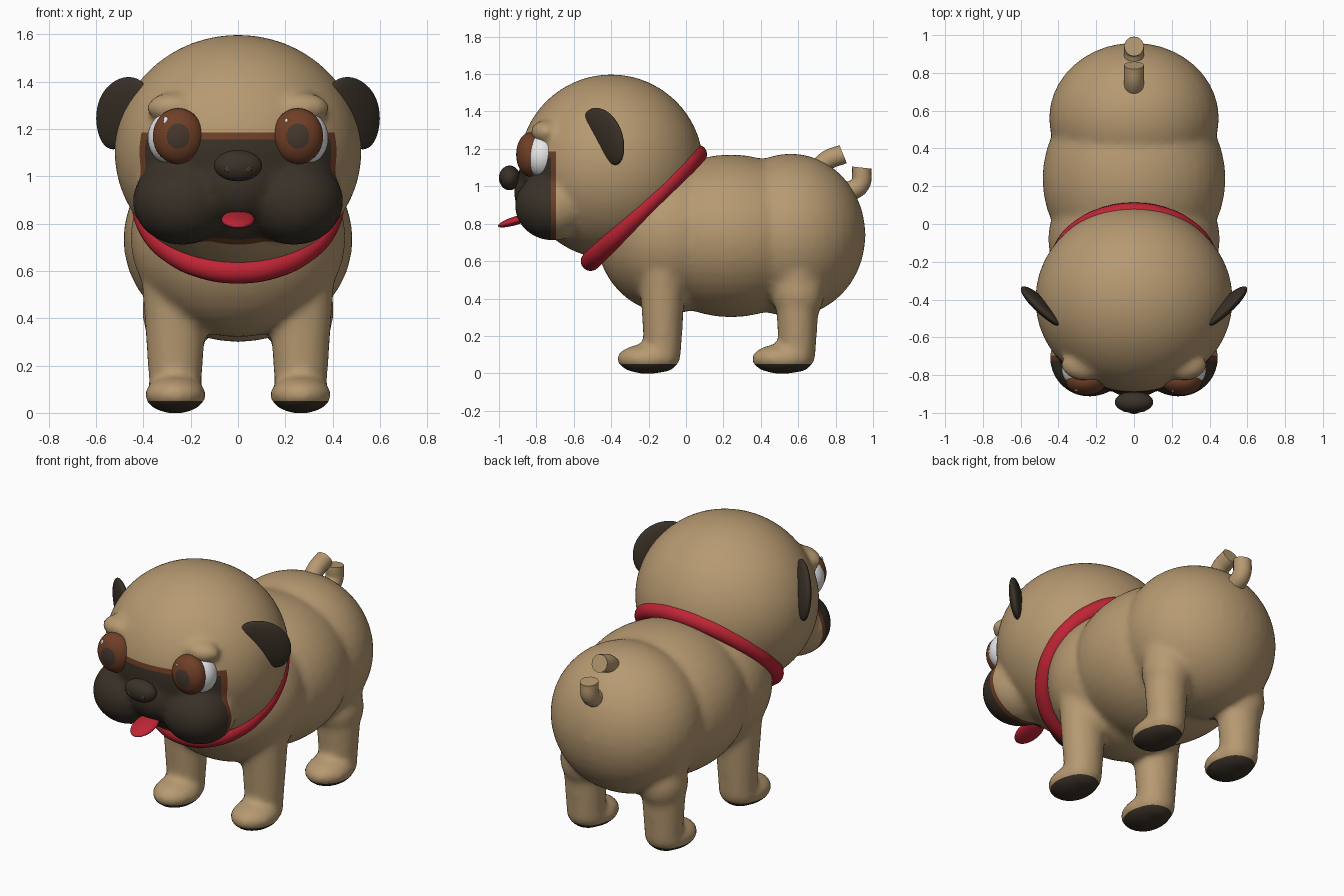
import bpy, bmesh, math
from mathutils import Matrix, Vector

cube = bpy.data.objects.get("Cube")
if cube:
    bpy.data.objects.remove(cube)


def material(name, rgb):
    m = bpy.data.materials.new(name)
    m.use_nodes = True
    m.diffuse_color = (*rgb, 1)
    bsdf = m.node_tree.nodes["Principled BSDF"]
    bsdf.inputs["Base Color"].default_value = (*rgb, 1)
    bsdf.inputs["Roughness"].default_value = 0.7
    return m


TAN = material("tan fur", (0.47, 0.32, 0.165))
DARK = material("dark fur", (0.042, 0.031, 0.021))
BROWN = material("brown", (0.16, 0.05, 0.02))
RED = material("red", (0.52, 0.018, 0.035))
WHITE = material("white", (0.85, 0.85, 0.85))
PUPIL = material("dark brown", (0.06, 0.038, 0.027))


def ball(bm, centre, radii, tilt=0, seg=40, rings=20):
    mat = (Matrix.Translation(centre) @ Matrix.Rotation(math.radians(tilt), 4, 'X')
           @ Matrix.Diagonal((*radii, 1)))
    bmesh.ops.create_uvsphere(bm, u_segments=seg, v_segments=rings, radius=1, matrix=mat)


def finish(bm, name, mats):
    me = bpy.data.meshes.new(name)
    bmesh.ops.recalc_face_normals(bm, faces=bm.faces)
    for f in bm.faces:
        f.smooth = True
    bm.to_mesh(me)
    bm.free()
    for m in mats:
        me.materials.append(m)
    ob = bpy.data.objects.new(name, me)
    bpy.context.scene.collection.objects.link(ob)
    return ob


def single(name, mat, centre, radii, tilt=0):
    bm = bmesh.new()
    ball(bm, centre, radii, tilt)
    return finish(bm, name, [mat])


def blend(bm, name, mats, cuts, rule, voxel=0.02, smooth=7):
    """Fuse overlapping volumes, cut along colour borders, colour faces by rule."""
    ob = finish(bm, name, mats)
    r = ob.modifiers.new("fuse", 'REMESH')
    r.mode, r.voxel_size = 'VOXEL', voxel
    s = ob.modifiers.new("soften", 'SMOOTH')
    s.factor, s.iterations = 0.5, smooth
    bpy.context.view_layer.update()
    fused = bmesh.new()
    fused.from_object(ob, bpy.context.evaluated_depsgraph_get())
    ob.modifiers.clear()
    for co, no in cuts:
        geom = fused.verts[:] + fused.edges[:] + fused.faces[:]
        bmesh.ops.bisect_plane(fused, geom=geom, plane_co=co, plane_no=no, dist=1e-5)
    for f in fused.faces:
        f.smooth = True
        f.material_index = rule(f.calc_center_median())
    fused.to_mesh(ob.data)
    fused.free()
    return ob


# Body: chest, belly, rump and four legs with feet
bm = bmesh.new()
ball(bm, (0, -0.08, 0.74), (0.455, 0.40, 0.42))
ball(bm, (0, 0.24, 0.735), (0.485, 0.52, 0.435))
ball(bm, (0, 0.56, 0.74), (0.45, 0.40, 0.435))
ball(bm, (0, -0.18, 0.85), (0.40, 0.32, 0.30))
for x in (-0.265, 0.265):
    for y in (-0.125, 0.595):
        shape = Matrix.Translation((x, y, 0.34)) @ Matrix.Diagonal((1.12, 1, 1, 1))
        bmesh.ops.create_cone(bm, cap_ends=True, segments=32, radius1=0.096,
                              radius2=0.13, depth=0.54, matrix=shape)
        ball(bm, (x, y - 0.08, 0.077), (0.13, 0.165, 0.08))
        ball(bm, (x, y, 0.09), (0.115, 0.09, 0.085))
    ball(bm, (x, 0.6, 0.43), (0.14, 0.14, 0.17))
SOLE = 0.05
blend(bm, "body_and_legs", [TAN, DARK], [((0, 0, SOLE), (0, 0, 1))],
      lambda c: 1 if c.z < SOLE else 0)

# Head: skull, jowls, muzzle and brows with a dark mask and brown rim
bm = bmesh.new()
ball(bm, (0, -0.4, 1.105), (0.522, 0.493, 0.493), seg=64, rings=32)
ball(bm, (0, -0.745, 0.965), (0.20, 0.175, 0.17))
for s in (-1, 1):
    ball(bm, (s * 0.235, -0.71, 0.895), (0.21, 0.205, 0.185))
    ball(bm, (s * 0.265, -0.745, 1.29), (0.12, 0.085, 0.065))
RIM_Y, MASK_Y, RIM_Z, MASK_Z = -0.695, -0.722, 1.185, 1.155


def mask(c):
    if c.y < MASK_Y and c.z < MASK_Z:
        return 1
    return 2 if c.y < RIM_Y and c.z < RIM_Z else 0


blend(bm, "head", [TAN, DARK, BROWN],
      [((0, y, 0), (0, 1, 0)) for y in (RIM_Y, MASK_Y)]
      + [((0, 0, z), (0, 0, 1)) for z in (RIM_Z, MASK_Z)], mask, smooth=5)

# Nose, nostrils and tongue
single("nose", DARK, (0, -0.943, 1.045), (0.102, 0.057, 0.066))
single("tongue", RED, (0, -0.905, 0.818), (0.07, 0.105, 0.023), 17)
for side, s in (("right", -1), ("left", 1)):
    single(side + "_nostril", PUPIL, (s * 0.042, -0.989, 1.032), (0.017, 0.006, 0.015))

    # Eyes: white ball, bulging iris with pupil cap, small glint
    single(side + "_eye_white", WHITE, (s * 0.282, -0.772, 1.162), (0.10, 0.095, 0.112))
    bm = bmesh.new()
    ball(bm, (0, 0, 0), (1, 1, 1), 90)
    for f in bm.faces:
        f.material_index = 1 if f.calc_center_median().normalized().y < -0.89 else 0
    bm.transform(Matrix.Translation((s * 0.253, -0.832, 1.17))
                 @ Matrix.Diagonal((0.107, 0.076, 0.118, 1)))
    finish(bm, side + "_iris", [BROWN, PUPIL])

    # Ears: flat discs leaning back and out
    bm = bmesh.new()
    ball(bm, (0, 0, 0), (1, 1, 1))
    for v in bm.verts:
        v.co.x *= 1 + 0.2 * v.co.y
    across = Vector((0.75, 0.66, 0))
    up = Vector((-0.2, -0.32, 0.93)).normalized()
    normal = across.cross(up).normalized()
    axes = Matrix((across * 0.135, up * 0.165, normal * 0.035)).transposed().to_4x4()
    bm.transform(Matrix.Diagonal((s, 1, 1, 1)) @ Matrix.Translation((0.495, -0.43, 1.267)) @ axes)
    finish(bm, side + "_ear", [DARK])

single("right_glint", WHITE, (-0.305, -0.881, 1.235), (0.011, 0.006, 0.018))
single("left_glint", WHITE, (0.205, -0.885, 1.235), (0.007, 0.005, 0.010))


def tube(name, mat, points, radius, cyclic=False):
    cu = bpy.data.curves.new(name, 'CURVE')
    cu.dimensions = '3D'
    cu.bevel_depth, cu.bevel_resolution = radius, 6
    cu.use_fill_caps = True
    sp = cu.splines.new('BEZIER')
    sp.bezier_points.add(len(points) - 1)
    for p, co in zip(sp.bezier_points, points):
        p.co = co
        p.handle_left_type = p.handle_right_type = 'AUTO'
    sp.use_cyclic_u = cyclic
    cu.materials.append(mat)
    ob = bpy.data.objects.new(name, cu)
    bpy.context.scene.collection.objects.link(ob)
    bpy.ops.object.select_all(action='DESELECT')
    ob.select_set(True)
    bpy.context.view_layer.objects.active = ob
    bpy.ops.object.convert(target='MESH')
    bpy.ops.object.shade_smooth_by_angle(angle=math.radians(40))


# Collar: tilted ring under the jaw
ring = []
for i in range(16):
    a = math.tau * i / 16
    drop = 0.285 * math.cos(a)
    ring.append((0.395 * math.sin(a), -0.225 - drop, 0.885 - drop))
tube("collar", RED, ring, 0.053, True)

# Tail: two cut ends of a curl
tube("tail_base", TAN, [(0, 0.69, 1.06), (0, 0.75, 1.135), (0, 0.84, 1.172)], 0.052)
tube("tail_tip", TAN, [(0, 0.86, 0.965), (0, 0.93, 1.01), (0, 0.94, 1.10)], 0.052)
